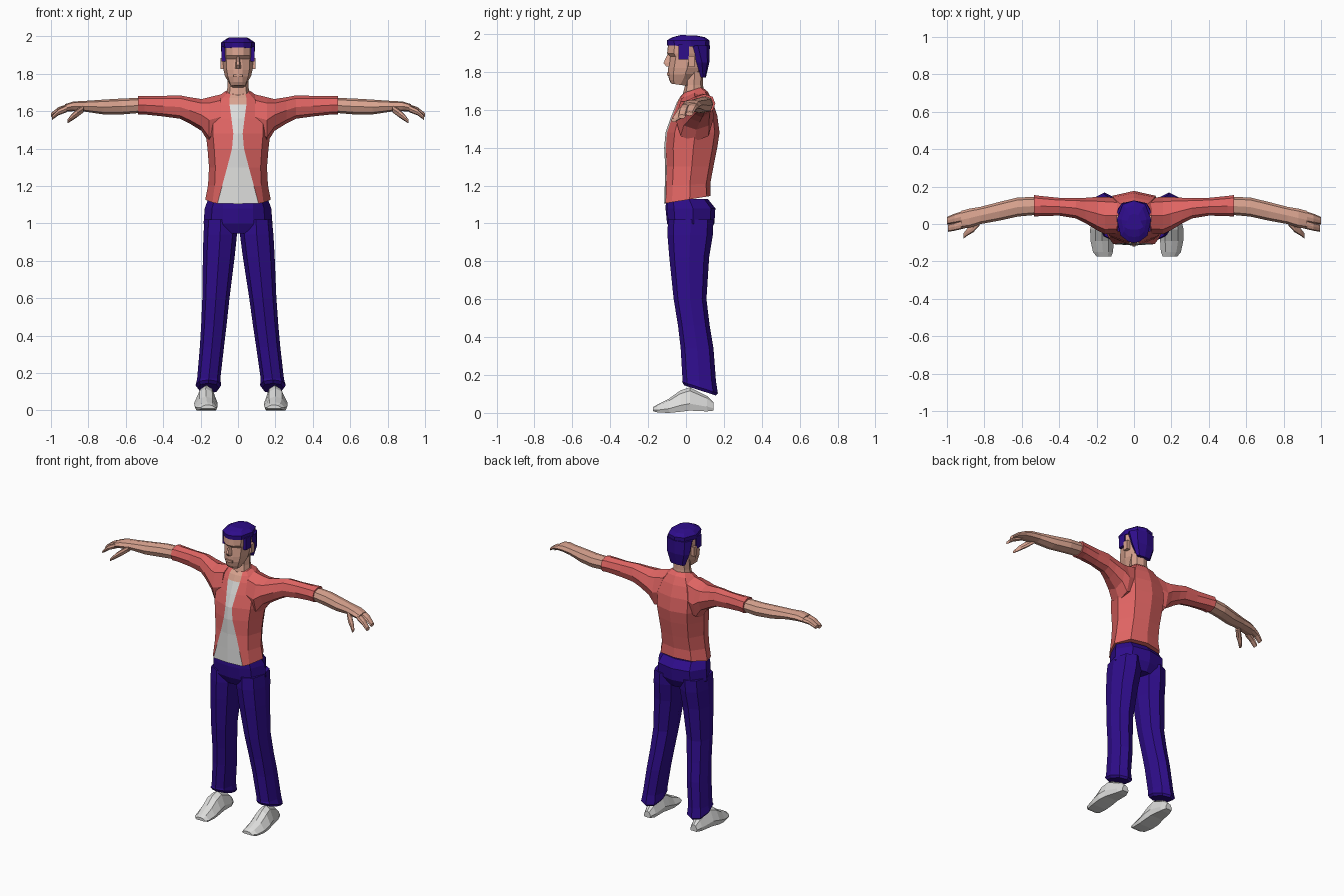
import bpy, bmesh
from mathutils import Vector


def material(name, rgb):
    m = bpy.data.materials.new(name)
    m.diffuse_color = (*rgb, 1)
    return m


SKIN = material("skin", (0.68, 0.36, 0.27))
CORAL = material("coral_cloth", (0.75, 0.13, 0.125))
WHITE = material("white_cloth", (0.72, 0.72, 0.71))
INDIGO = material("indigo", (0.028, 0.004, 0.26))


def loft(name, rings, mats, rule=None, side=1, shear=0.0):
    """Skin a closed surface over rings; rule(i, j) picks the material of face j in band i."""
    bm = bmesh.new()
    rows = []
    for ring in rings:
        rows.append([bm.verts.new((side * x + shear * (1 - z / 1.1), y, z)) for x, y, z in ring])
    n = len(rows[0])
    for i in range(len(rows) - 1):
        for j in range(n):
            k = (j + 1) % n
            f = bm.faces.new((rows[i][j], rows[i][k], rows[i + 1][k], rows[i + 1][j]))
            f.material_index = rule(i, j) if rule else 0
    bm.faces.new(rows[0])
    top = bm.faces.new(rows[-1])
    top.material_index = rule(len(rows) - 2, 3) if rule else 0
    bmesh.ops.recalc_face_normals(bm, faces=bm.faces)
    me = bpy.data.meshes.new(name)
    bm.to_mesh(me)
    bm.free()
    for m in mats:
        me.materials.append(m)
    ob = bpy.data.objects.new(name, me)
    bpy.context.collection.objects.link(ob)
    return ob


OCT = [(1, 0), (.74, .74), (0, 1), (-.74, .74), (-1, 0), (-.74, -.74), (0, -1), (.74, -.74)]


def oct_ring(axis, pos, a0, a1, b0, b1):
    """Eight-sided ring across an axis, given the extents on the two other axes."""
    pts = []
    for u, v in OCT:
        a = (a0 + a1) / 2 + u * (a1 - a0) / 2
        b = (b0 + b1) / 2 + v * (b1 - b0) / 2
        pts.append({"x": (pos, a, b), "y": (a, pos, b), "z": (a, b, pos)}[axis])
    return pts


def body_ring(zf, zb, w, yf, yb, p):
    """Ten-sided symmetric ring with a front strip of half width p, tilted from zf to zb."""
    mid, h = (yf + yb) / 2, (yb - yf) / 2
    half = [(0, yf), (p, yf + .06 * h), (max(.78 * w, p + .02), mid - .66 * h),
            (w, mid + .1 * h), (.66 * w, mid + .82 * h), (0, yb)]
    pts = half + [(-x, y) for x, y in half[4:0:-1]]
    return [(x, y, zf + (zb - zf) * (y - yf) / (yb - yf)) for x, y in pts]


def box(name, x0, x1, y0, y1, z0, z1, mat, side=1):
    rings = [[(x0, y0, z), (x1, y0, z), (x1, y1, z), (x0, y1, z)] for z in (z0, z1)]
    return loft(name, rings, [mat], side=side)


# Open jacket over a shirt, with bare skin at the collar
torso = [(1.105, 1.145, .175, -.115, .13, .11), (1.20, 1.21, .16, -.112, .128, .085),
         (1.30, 1.30, .155, -.11, .145, .058), (1.40, 1.40, .163, -.115, .165, .032),
         (1.48, 1.48, .172, -.108, .177, .025), (1.56, 1.57, .172, -.08, .165, .035),
         (1.635, 1.645, .14, -.05, .14, .045), (1.67, 1.695, .10, -.03, .115, .045),
         (1.69, 1.72, .068, -.01, .085, .04)]


def torso_rule(i, j):
    if j in (0, 9):
        return 1 if i < 6 else 2
    return 0


loft("jacket_and_shirt", [body_ring(*s) for s in torso], [CORAL, WHITE, SKIN], torso_rule)

# Trouser seat
hips = [(1.13, .160, -.105, .115), (1.08, .178, -.108, .155),
        (1.0, .184, -.10, .15), (.945, .13, -.07, .12)]
loft("trouser_seat", [body_ring(z, z, w, a, b, .08) for z, w, a, b in hips], [INDIGO])

# Neck and face
neck = [(1.63, .05, -.02, .09), (1.69, .062, -.015, .095), (1.73, .056, -.005, .09), (1.80, .055, 0, .09)]
loft("neck", [oct_ring("z", z, -w, w, a, b) for z, w, a, b in neck], [SKIN])
face = [(1.738, 1.725, .036, -.078, .01, .02), (1.755, 1.765, .054, -.088, .045, .025),
        (1.785, 1.79, .070, -.095, .07, .024), (1.82, 1.82, .077, -.094, .09, .024),
        (1.88, 1.88, .081, -.085, .10, .022), (1.897, 1.897, .083, -.10, .11, .03),
        (1.95, 1.95, .083, -.094, .11, .03)]
loft("head", [body_ring(*s) for s in face], [SKIN])
nose = [(1.892, .008, -.098), (1.847, .016, -.119), (1.828, .019, -.104)]
loft("nose", [[(-w, -.08, z), (-w * .5, y, z), (w * .5, y, z), (w, -.08, z)] for z, w, y in nose], [SKIN])
box("lips", -.024, .024, -.101, -.07, 1.782, 1.797, SKIN)

# Hair cap and the longer hair at the nape
cap = [(1.94, 1.93, .090, -.099, .122), (1.967, 1.965, .092, -.101, .125),
       (1.983, 1.983, .068, -.070, .10), (1.994, 1.992, .035, -.03, .055)]
loft("hair_cap", [body_ring(a, b, w, f, k, .03) for a, b, w, f, k in cap], [INDIGO])
nape = [(1.77, .055, .075, .105), (1.85, .085, .045, .123), (1.94, .091, .0, .126)]
loft("nape_hair", [oct_ring("z", z, -w, w, a, b) for z, w, a, b in nape], [INDIGO])

# Arm stations: x, y range, z range; the sleeve ends at SLEEVE
sleeve = [(.09, -.05, .14, 1.45, 1.69), (.155, -.055, .145, 1.43, 1.675), (.195, -.035, .145, 1.495, 1.665),
          (.26, .005, .14, 1.535, 1.675), (.31, .03, .14, 1.56, 1.685), (.40, .045, .14, 1.572, 1.682),
          (.50, .042, .15, 1.583, 1.682), (.535, .04, .155, 1.582, 1.682)]
forearm = [(.51, .05, .145, 1.592, 1.672), (.62, .04, .142, 1.583, 1.668), (.72, .018, .118, 1.583, 1.662),
           (.82, .0, .092, 1.598, 1.655), (.88, -.02, .082, 1.60, 1.652), (.925, -.025, .07, 1.598, 1.638)]
fingers = [("outer_fingers", [(.915, .012, .07, 1.60, 1.637), (.96, .004, .055, 1.592, 1.622),
                              (1.0, -.002, .038, 1.568, 1.590)]),
           ("inner_fingers", [(.915, -.026, .022, 1.595, 1.634), (.96, -.036, .008, 1.578, 1.612),
                              (.995, -.042, -.002, 1.553, 1.575)])]
thumb = [(.825, -.008, .04, 1.595, 1.635), (.86, -.045, .005, 1.568, 1.612),
         (.89, -.062, -.022, 1.548, 1.585), (.912, -.078, -.05, 1.535, 1.555)]

# Leg stations: z, x range, y range
leg = [(1.02, .01, .18, -.095, .145), (.94, .008, .187, -.098, .142), (.82, .022, .192, -.088, .122),
       (.60, .053, .198, -.065, .108), (.46, .07, .206, -.042, .125), (.34, .086, .215, -.028, .145),
       (.17, .108, .232, -.018, .158)]
# Shoe stations: y, x range, z range
shoe = [(.145, .15, .20, .012, .055), (.11, .135, .215, .008, .09), (.02, .128, .238, .012, .135),
        (-.03, .124, .25, .006, .118), (-.09, .124, .248, 0, .075), (-.15, .128, .235, .002, .045),
        (-.175, .138, .215, .01, .03)]

for side, tag in ((1, "right"), (-1, "left")):
    for part, stations, mat in [("sleeve", sleeve, CORAL), ("forearm", forearm, SKIN), ("thumb", thumb, SKIN)] + \
            [(n, s, SKIN) for n, s in fingers]:
        loft(f"{tag}_{part}", [oct_ring("x", *s) for s in stations], [mat], side=side)
    # Trouser leg with a hem that dips at the heel
    rings = [oct_ring("z", *s) for s in leg]
    for dz in (.115, .10):
        grow = .003 if dz > .11 else -.008
        hem = oct_ring("z", dz, .107 - grow, .238 + grow, -.018 - grow, .165 + grow)
        rings.append([(x, y, z + .02 - .32 * (y - .07)) for x, y, z in hem])
    loft(f"{tag}_trouser_leg", rings, [INDIGO], side=side, shear=.016)
    # Shoe: flat sole with a narrower top
    rings = []
    for y, a, b, z0, z1 in shoe:
        m, h, t = (a + b) / 2, (b - a) / 2, z1 - z0
        prof = [(-.85, 0), (.85, 0), (1, .3), (.55, .85), (0, 1), (-.55, .85), (-1, .3)]
        rings.append([(m + u * h, y, z0 + v * t) for u, v in prof])
    loft(f"{tag}_shoe", rings, [WHITE], side=side, shear=.016)
    # Ear and sideburn
    box(f"{tag}_ear", .07, .093, .012, .045, 1.825, 1.885, SKIN, side)
    box(f"{tag}_sideburn", .06, .089, -.04, .015, 1.865, 1.945, INDIGO, side)
